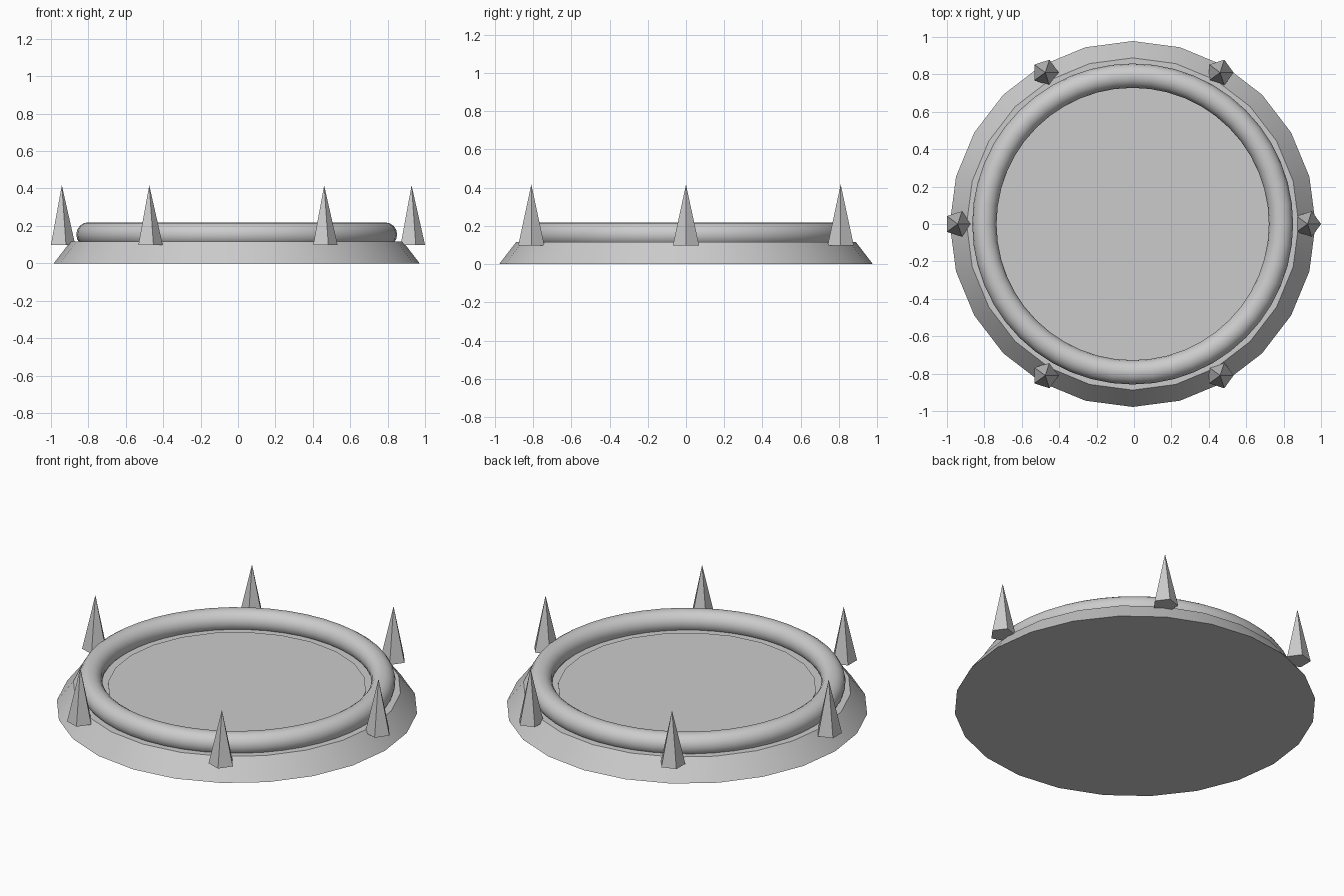
import bpy
import math

cube = bpy.data.objects.get("Cube")
if cube:
    bpy.data.objects.remove(cube, do_unlink=True)

CENTRE_X = -0.007
SPIKE_RING = 0.935

# Single plain grey material
grey = bpy.data.materials.new("plain grey")
grey.use_nodes = True
colour = (0.6, 0.6, 0.6, 1)
grey.diffuse_color = colour
grey.node_tree.nodes["Principled BSDF"].inputs["Base Color"].default_value = colour


def finish(name, smooth=True):
    part = bpy.context.object
    part.name = name
    part.data.materials.append(grey)
    if smooth:
        bpy.ops.object.shade_smooth_by_angle(angle=math.radians(30))
    return part


def frustum(name, sides, r_low, r_high, z_low, z_high, x=0, y=0, turn=0, smooth=True):
    bpy.ops.mesh.primitive_cone_add(
        vertices=sides, radius1=r_low, radius2=r_high, depth=z_high - z_low,
        location=(CENTRE_X + x, y, (z_low + z_high) / 2), rotation=(0, 0, turn))
    return finish(name, smooth)


# Sloping base and the thin floor panel inside the rim
frustum("base", 24, 0.978, 0.888, 0, 0.117)
frustum("floor_panel", 24, 0.70, 0.70, 0.10, 0.121)

# Rounded rim
bpy.ops.mesh.primitive_torus_add(
    major_segments=48, minor_segments=16, major_radius=0.793,
    minor_radius=0.065, location=(CENTRE_X, 0, 0.154))
finish("rim")

# Six five-sided spikes, all with a corner towards +x
for i in range(6):
    a = math.radians(60 * i)
    frustum(f"spike_{i + 1}", 5, 0.072, 0, 0.098, 0.417,
            SPIKE_RING * math.cos(a), SPIKE_RING * math.sin(a),
            -math.pi / 2, smooth=False)
